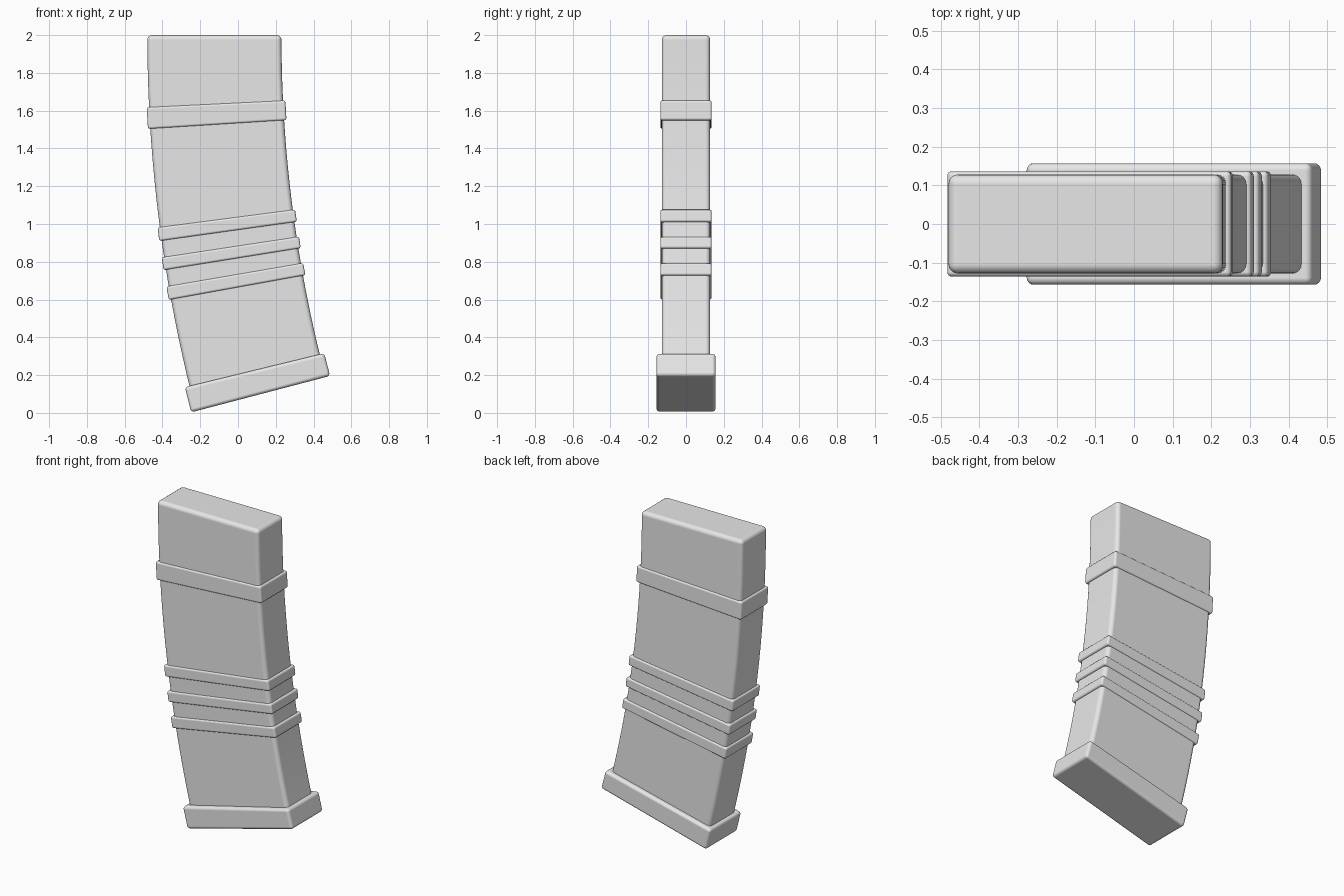
import bpy, bmesh, math
from mathutils import Vector

cube = bpy.data.objects.get("Cube")
if cube:
    bpy.data.objects.remove(cube)

# Single grey polymer colour
grey = bpy.data.materials.new("light_grey")
grey.use_nodes = True
grey.diffuse_color = (0.8, 0.8, 0.8, 1)
grey.node_tree.nodes["Principled BSDF"].inputs["Base Color"].default_value = (0.8, 0.8, 0.8, 1)

RADIUS = 7.5
CENTRE = Vector((7.375, 0, 2))


def section(angle, length, depth):
    """Rectangle lying across the curved centreline at the given angle."""
    along = Vector((math.cos(angle), 0, math.sin(angle)))
    middle = CENTRE - RADIUS * along
    return [middle + along * sx * length / 2 + Vector((0, sy * depth / 2, 0))
            for sx, sy in ((-1, -1), (1, -1), (1, 1), (-1, 1))]


def sweep(name, start, end, steps, length, depth, bevel):
    """Solid swept along the arc between two angles, with rounded edges."""
    bm = bmesh.new()
    rings = []
    for i in range(steps + 1):
        angle = math.radians(start + (end - start) * i / steps)
        rings.append([bm.verts.new(p) for p in section(angle, length, depth)])
    for a, b in zip(rings, rings[1:]):
        for k in range(4):
            n = (k + 1) % 4
            bm.faces.new((a[k], a[n], b[n], b[k]))
    bm.faces.new(rings[0])
    bm.faces.new(rings[-1][::-1])
    bmesh.ops.recalc_face_normals(bm, faces=bm.faces[:])
    mesh = bpy.data.meshes.new(name)
    bm.to_mesh(mesh)
    bm.free()
    mesh.materials.append(grey)
    obj = bpy.data.objects.new(name, mesh)
    bpy.context.collection.objects.link(obj)

    mod = obj.modifiers.new("rounded_edges", "BEVEL")
    mod.width = bevel
    mod.segments = 4
    mod.limit_method = "ANGLE"
    mod.angle_limit = math.radians(40)
    mod.harden_normals = True
    mesh.shade_smooth()
    return obj


# Curved body
sweep("body", 0, 13.9, 20, 0.71, 0.256, 0.025)

# Raised bands: middle angle and thickness in degrees of arc
for name, angle, thick in (("upper_band", 3.2, 0.84), ("first_rib", 7.7, 0.53),
                           ("second_rib", 8.85, 0.5), ("third_rib", 10.0, 0.53)):
    sweep(name, angle - thick / 2, angle + thick / 2, 1, 0.735, 0.272, 0.012)

# Base plate
sweep("base_plate", 13.68, 14.68, 1, 0.76, 0.314, 0.018)
